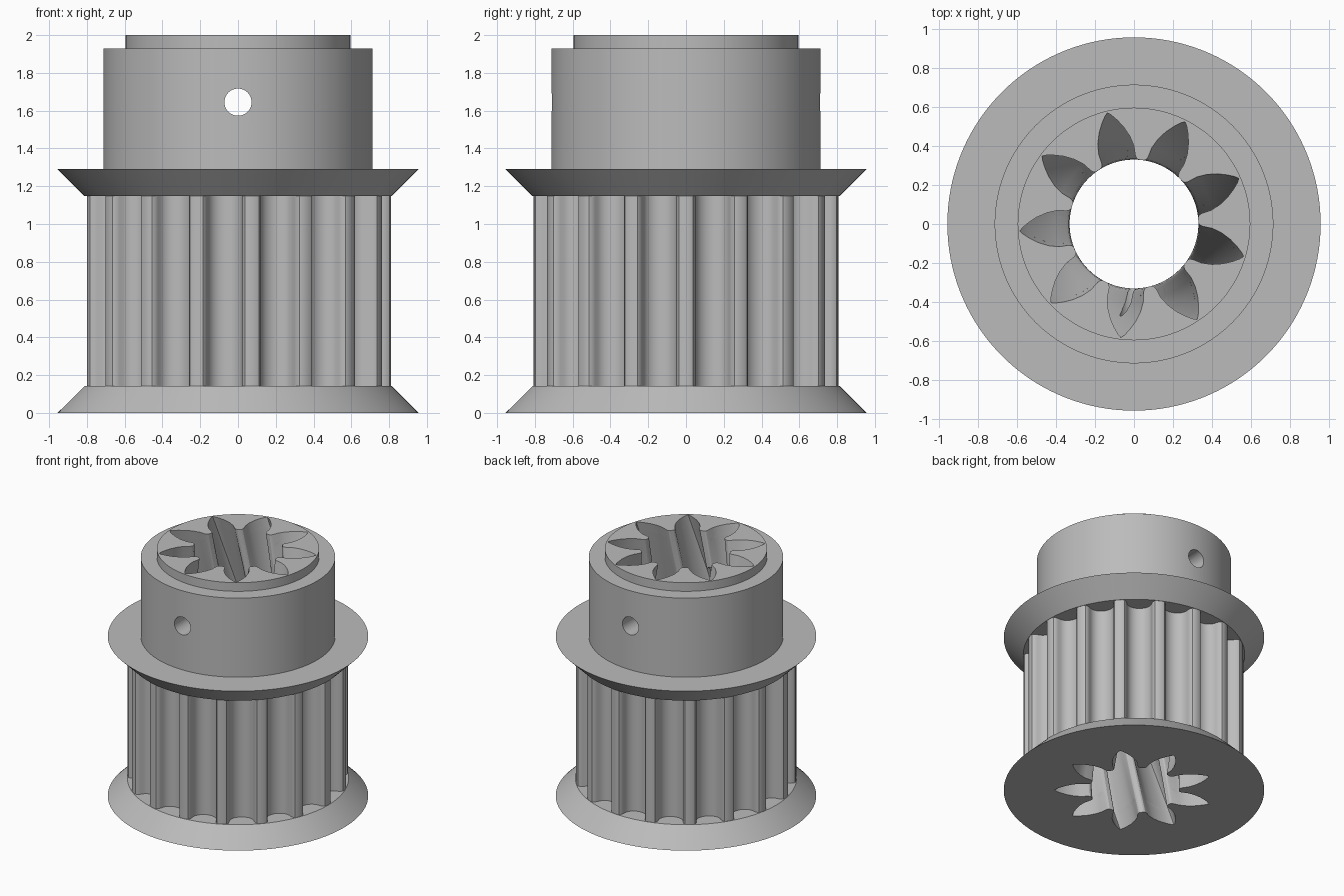
import bpy, bmesh, math
from math import radians, cos, sin, pi

if "Cube" in bpy.data.objects:
    bpy.data.objects.remove(bpy.data.objects["Cube"], do_unlink=True)

steel = bpy.data.materials.new("grey_metal")
steel.use_nodes = True
GREY = (0.5, 0.5, 0.5, 1)
steel.diffuse_color = GREY
steel.node_tree.nodes["Principled BSDF"].inputs["Base Color"].default_value = GREY

TEETH, LOBES = 17, 9
TIP_R = 0.81
TWIST = radians(63.5)
HEIGHT = 2.0


def circle(r, n=136):
    return [(r * cos(2 * pi * i / n), r * sin(2 * pi * i / n)) for i in range(n)]


def polar_repeat(cell, count):
    """Repeat a list of (radius, angle) points around the axis."""
    pts = []
    for k in range(count):
        turn = 2 * pi * k / count
        pts += [(r * cos(a + turn), r * sin(a + turn)) for r, a in cell]
    return pts


def loft(name, layers):
    """Solid skinned through (loop, z) layers, closed by flat caps."""
    bm = bmesh.new()
    rings = [[bm.verts.new((x, y, z)) for x, y in loop] for loop, z in layers]
    n = len(rings[0])
    for low, high in zip(rings, rings[1:]):
        for i in range(n):
            j = (i + 1) % n
            bm.faces.new((low[i], low[j], high[j], high[i]))
    bm.faces.new(rings[0][::-1])
    bm.faces.new(rings[-1])
    bmesh.ops.recalc_face_normals(bm, faces=bm.faces)
    mesh = bpy.data.meshes.new(name)
    bm.to_mesh(mesh)
    bm.free()
    obj = bpy.data.objects.new(name, mesh)
    bpy.context.collection.objects.link(obj)
    mesh.materials.append(steel)
    return obj


def cut(obj, cutters):
    """Subtract the cutters, then smooth everything but the sharp edges."""
    bpy.ops.object.select_all(action="DESELECT")
    obj.select_set(True)
    bpy.context.view_layer.objects.active = obj
    for c in cutters:
        mod = obj.modifiers.new("cut", "BOOLEAN")
        mod.operation = "DIFFERENCE"
        mod.solver = "EXACT"
        mod.object = c
        bpy.ops.object.modifier_apply(modifier=mod.name)
    bpy.ops.object.shade_smooth_by_angle(angle=radians(28))


# Tooth outline: round-bottomed grooves between narrow rounded teeth
groove_r, groove_c = 0.093, 0.77
pitch = 2 * pi / TEETH
half_groove = [(TIP_R, -0.128), (0.804, -0.112), (0.79, -0.1)]
half_round = []
for i in range(6):
    t = pi / 2 * i / 6
    half_round.append((groove_c - groove_r * sin(t), -groove_r * cos(t)))
side = [(r, w / r) for r, w in half_groove + half_round]
cell = side + [(groove_c - groove_r, 0)] + [(r, -a) for r, a in reversed(side)]
drum_loop = polar_repeat([(r, a + pitch / 2) for r, a in cell], TEETH)

# Bore outline: leaf-shaped flutes with narrow lands between them
leaf = [(0.33, 17.5), (0.336, 15.8), (0.35, 14.6), (0.4, 13.4), (0.45, 10.8),
        (0.5, 7.4), (0.54, 4.2), (0.57, 1.7)]
leaf = [(r, radians(a)) for r, a in leaf]
flute_cell = [(r, -a) for r, a in leaf] + [(0.585, 0)] + leaf[::-1]
flutes = polar_repeat(flute_cell, LOBES)


def turned(loop, a):
    return [(x * cos(a) - y * sin(a), x * sin(a) + y * cos(a)) for x, y in loop]


# Helical bore cutter
levels = [-0.1 + 2.2 * i / 44 for i in range(45)]
bore = loft("bore_cutter", [(turned(flutes, TWIST * z / HEIGHT), z) for z in levels])

# Cross pin hole cutter, running front to back
pin = loft("pin_hole_cutter", [(circle(0.072, 40), -1), (circle(0.072, 40), 1)])
pin.rotation_euler.x = pi / 2
pin.location.z = 1.645
bpy.context.view_layer.update()

# Parts from the bottom up
lower_flange = loft("lower_flange", [(circle(0.955), 0), (circle(0.812), 0.143)])
drum = loft("toothed_drum", [(drum_loop, 0.143), (drum_loop, 1.147)])
upper_flange = loft("upper_flange", [(circle(0.812), 1.147), (circle(0.955), 1.29)])
hub = loft("hub", [(circle(0.713), 1.29), (circle(0.713), 1.93)])
collar = loft("hub_collar", [(circle(0.595), 1.93), (circle(0.595), HEIGHT)])

for part in (lower_flange, drum, upper_flange, collar):
    cut(part, [bore])
cut(hub, [bore, pin])

for helper in (bore, pin):
    helper.hide_render = True
    helper.hide_set(True)
